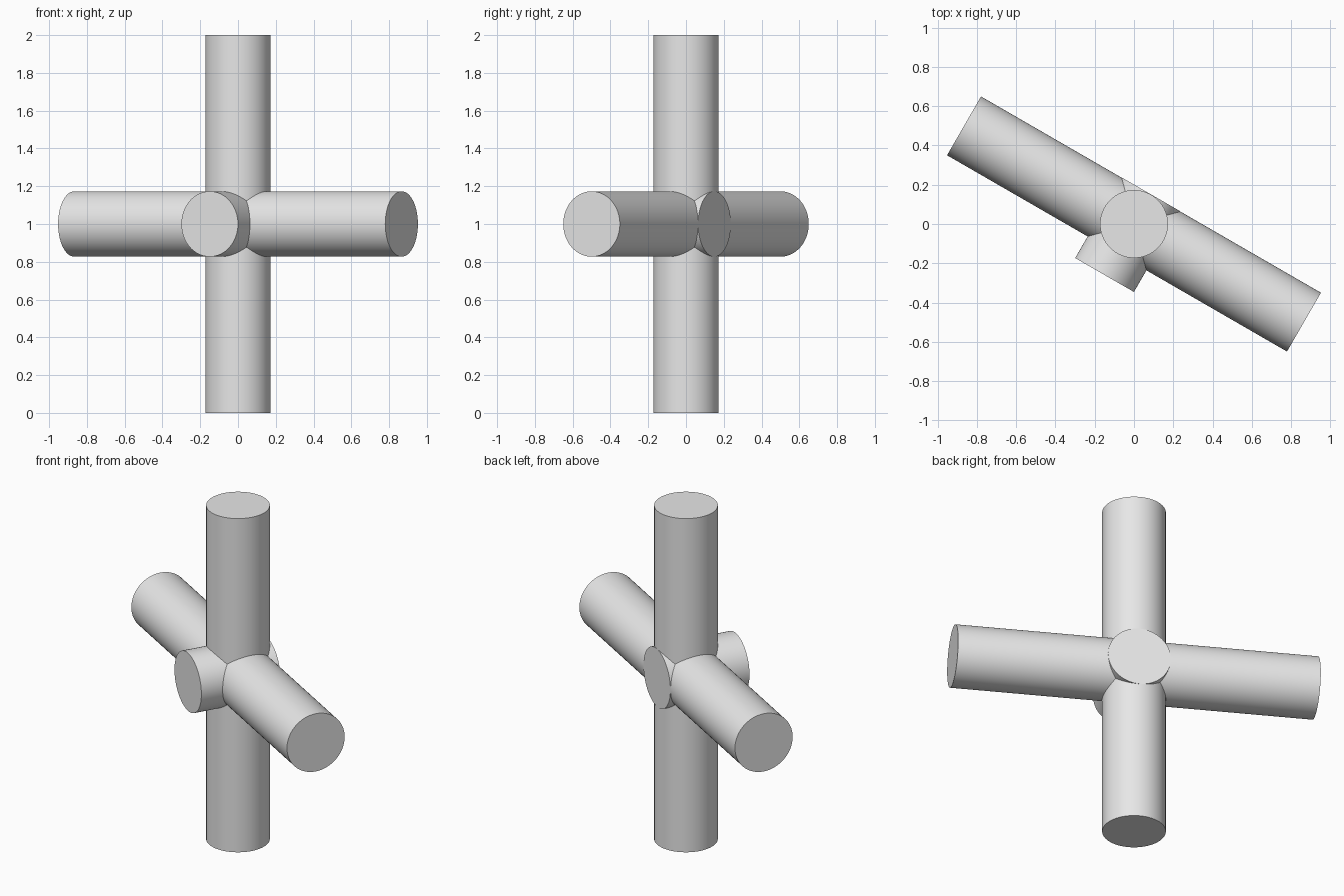
import bpy
import math
from mathutils import Vector

cube = bpy.data.objects.get("Cube")
if cube:
    bpy.data.objects.remove(cube, do_unlink=True)

RADIUS = 0.173
CENTRE = Vector((0, 0, 1))
TURN = math.radians(-30)

grey = bpy.data.materials.new("light grey")
grey.use_nodes = True
colour = (0.8, 0.8, 0.8, 1)
grey.diffuse_color = colour
grey.node_tree.nodes["Principled BSDF"].inputs["Base Color"].default_value = colour


def rod(name, direction, start, end):
    """Round rod along a direction, between two distances from the hub."""
    direction = Vector(direction).normalized()
    bpy.ops.mesh.primitive_cylinder_add(
        vertices=64, radius=RADIUS, depth=end - start,
        location=CENTRE + direction * (start + end) / 2,
        rotation=direction.to_track_quat('Z', 'Y').to_euler())
    obj = bpy.context.object
    obj.name = name
    obj.data.materials.append(grey)
    bpy.ops.object.shade_smooth_by_angle(angle=math.radians(30))
    return obj


along = (math.cos(TURN), math.sin(TURN), 0)
forward = (math.sin(TURN), -math.cos(TURN), 0)

# Upright post, long cross bar, and short stub ending flush at the back
rod("upright_post", (0, 0, 1), -1, 1)
rod("cross_bar", along, -1, 1)
rod("front_stub", forward, -RADIUS - 0.001, 0.3)
